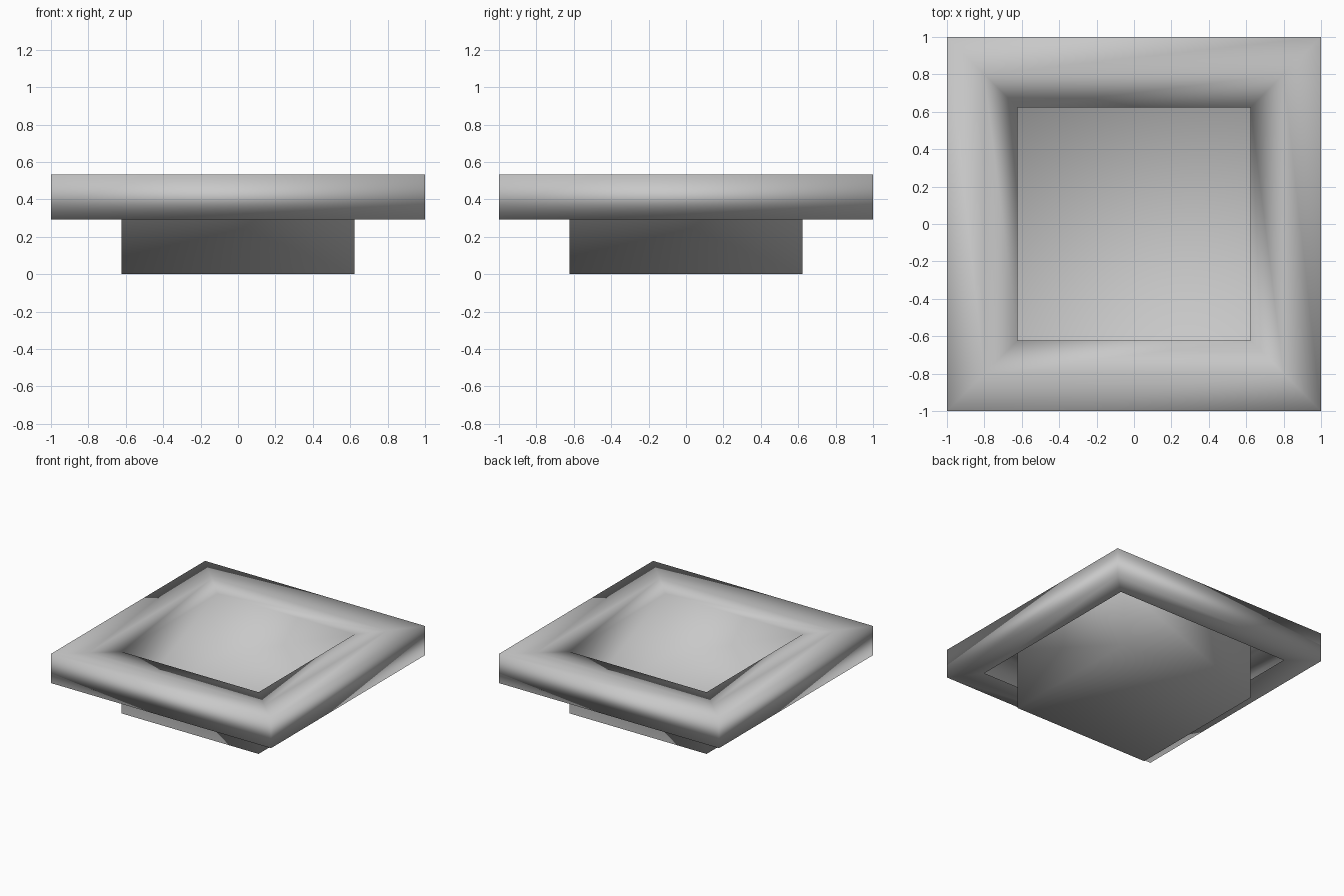
import bpy
import bmesh

cube = bpy.data.objects.get("Cube")
if cube:
    bpy.data.objects.remove(cube, do_unlink=True)

# Single matte grey
grey = bpy.data.materials.new("light_grey")
grey.use_nodes = True
colour = (0.58, 0.58, 0.58, 1.0)
grey.diffuse_color = colour
bsdf = grey.node_tree.nodes["Principled BSDF"]
bsdf.inputs["Base Color"].default_value = colour
bsdf.inputs["Roughness"].default_value = 0.8

# Square rings (half width, height), from the open lip under the rim to the bowl floor
PROFILE = [
    (0.80, 0.315),   # open lip under the rim
    (1.00, 0.292),   # outer wall, bottom
    (1.00, 0.532),   # outer wall, top
    (0.80, 0.517),   # rim top
    (0.623, 0.507),  # bowl mouth
    (0.623, 0.0),    # bowl floor
]
CORNERS = [(-1, -1), (1, -1), (1, 1), (-1, 1)]

bm = bmesh.new()
rings = [[bm.verts.new((sx * w, sy * w, z)) for sx, sy in CORNERS] for w, z in PROFILE]

# Thin shell: join each ring to the next, then close the bowl floor
for low, high in zip(rings, rings[1:]):
    for i in range(4):
        j = (i + 1) % 4
        bm.faces.new((low[i], low[j], high[j], high[i]))
bm.faces.new(rings[-1])
for face in bm.faces:
    face.smooth = True

mesh = bpy.data.meshes.new("square_dish")
bm.to_mesh(mesh)
bm.free()
mesh.materials.append(grey)
dish = bpy.data.objects.new("square_dish", mesh)
bpy.context.collection.objects.link(dish)

# Soft shading across the whole shell, led by the larger faces
soft = dish.modifiers.new("soft_shading", 'WEIGHTED_NORMAL')
soft.mode = 'FACE_AREA'
